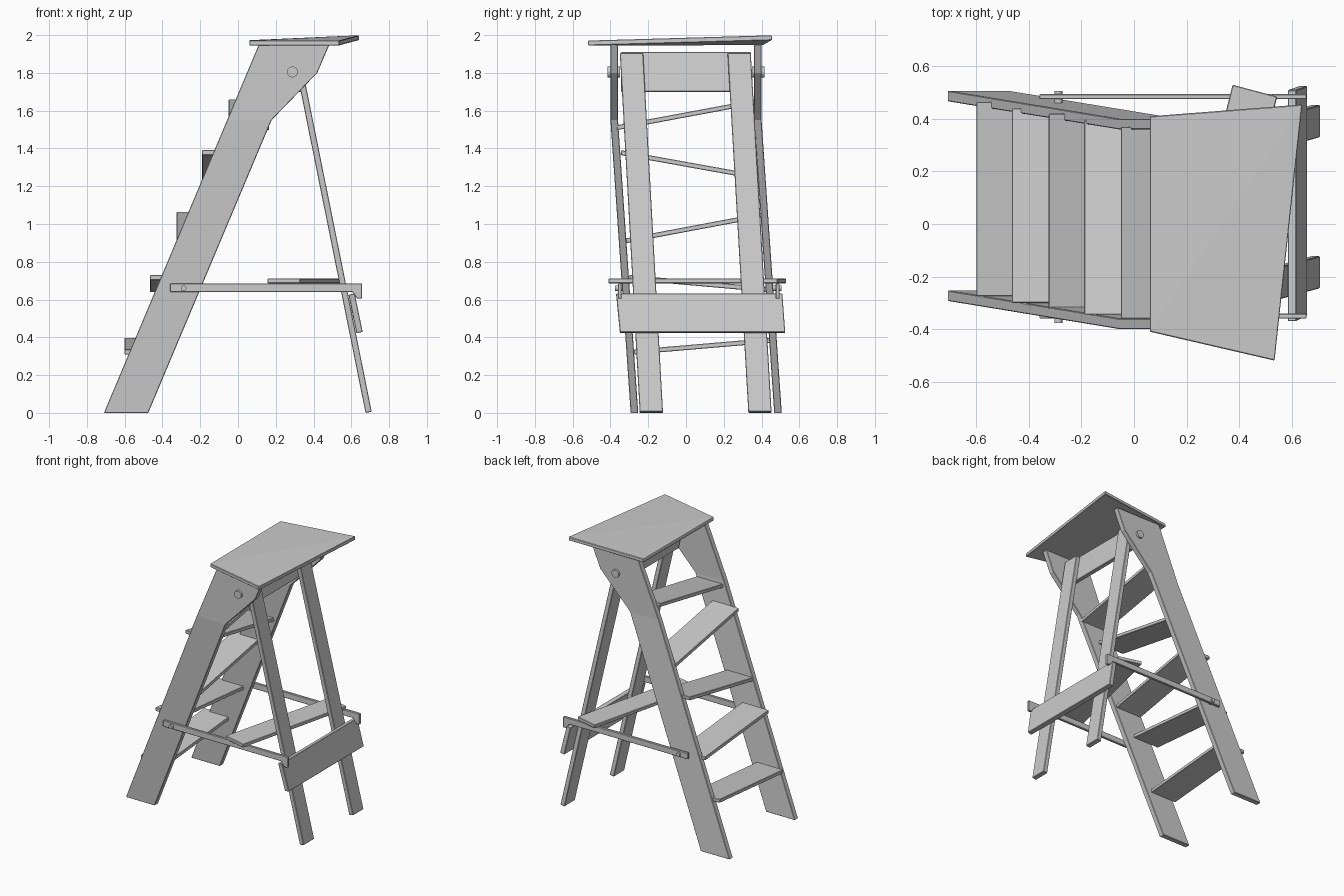
import bpy, bmesh
from mathutils import Vector, Matrix

if "Cube" in bpy.data.objects:
    bpy.data.objects.remove(bpy.data.objects["Cube"])


def slab(name, ring_a, ring_b, caps=None, bevel=0.003):
    """Solid between two matching rings of 3D points."""
    n = len(ring_a)
    caps = caps or [list(range(n))]
    bm = bmesh.new()
    a = [bm.verts.new(p) for p in ring_a]
    b = [bm.verts.new(p) for p in ring_b]
    for c in caps:
        bm.faces.new([a[i] for i in c])
        bm.faces.new([b[i] for i in reversed(c)])
    for i in range(n):
        j = (i + 1) % n
        bm.faces.new((a[i], b[i], b[j], a[j]))
    bmesh.ops.recalc_face_normals(bm, faces=bm.faces)
    me = bpy.data.meshes.new(name)
    bm.to_mesh(me)
    bm.free()
    ob = bpy.data.objects.new(name, me)
    bpy.context.collection.objects.link(ob)
    if bevel:
        m = ob.modifiers.new("edge", 'BEVEL')
        m.width = bevel
        m.segments = 1
        m.limit_method = 'ANGLE'
    return ob


def bolt(name, x, z, y0, y1, r):
    bm = bmesh.new()
    mat = Matrix.Translation((x, (y0 + y1) / 2, z)) @ Matrix.Rotation(1.5708, 4, 'X')
    bmesh.ops.create_cone(bm, cap_ends=True, segments=16, radius1=r, radius2=r,
                          depth=abs(y1 - y0), matrix=mat)
    me = bpy.data.meshes.new(name)
    bm.to_mesh(me)
    bm.free()
    bpy.context.collection.objects.link(bpy.data.objects.new(name, me))


# Side rails: upright above the kink, leaning to the back below it
profile = [(-.71, 0), (-.475, 0), (.178, 1.55), (.42, 1.80),
           (.484, 1.95), (.11, 1.95), (-.058, 1.55)]


def lean(z):
    return 0.107 * max(0, 1.55 - z) / 1.55


for label, outer, inner in (("near", -.40, -.36), ("far", .40, .36)):
    slab(label + "_rail",
         [(x, outer + lean(z), z) for x, z in profile],
         [(x, inner + lean(z), z) for x, z in profile],
         caps=[[0, 1, 2, 6], [2, 3, 4, 5, 6]])

# Crooked treads: front edge x, near (y, z), far (y, z)
treads = [(-.60, (-.275, .322), (.465, .385)),
          (-.465, (-.30, .717), (.44, .652)),
          (-.325, (-.325, .91), (.42, 1.05)),
          (-.19, (-.345, 1.378), (.395, 1.245)),
          (-.05, (-.365, 1.51), (.37, 1.647))]
for i, (x, near, far) in enumerate(treads):
    rings = []
    for y, z in (near, far):
        rings.append([(x, y, z - .013), (x + .215, y, z - .013),
                      (x + .215, y, z + .013), (x, y, z + .013)])
    slab(f"tread_{i + 1}", *rings)

# Warped top board
corners = [(.06, -.41, 1.945), (.535, -.52, 1.945), (.64, .455, 1.973), (.06, .41, 1.947)]
slab("top_board", corners, [(x, y, z + .026) for x, y, z in corners],
     caps=[[0, 1, 2], [0, 2, 3]])

# Back legs
for label, yb, yt in (("near", -.245, -.35), ("far", .33, .22)):
    slab(label + "_back_leg",
         [(.675, yb, 0), (.708, yb, .006), (.708, yb + .123, .006), (.675, yb + .123, 0)],
         [(.292, yt, 1.90), (.325, yt, 1.905), (.325, yt + .123, 1.905), (.292, yt + .123, 1.90)])

# Upper cross board inside the legs
slab("upper_cross_board",
     [(.300, -.345, 1.70), (.334, -.345, 1.70), (.334, .345, 1.70), (.300, .345, 1.70)],
     [(.258, -.345, 1.91), (.292, -.345, 1.91), (.292, .345, 1.91), (.258, .345, 1.91)])

# Lower cross board outside the legs
slab("lower_cross_board",
     [(.627, -.35, .422), (.66, -.35, .429), (.66, .525, .429), (.627, .525, .422)],
     [(.585, -.37, .625), (.618, -.37, .632), (.618, .51, .632), (.585, .51, .625)])

# Hooked spreader bars
bar = [(-.36, .64), (.605, .64), (.63, .605), (.657, .605), (.657, .685), (-.36, .685)]
for label, y0, y1 in (("near", -.36, -.341), ("far", .475, .495)):
    slab(label + "_spreader_bar", [(x, y0, z) for x, z in bar],
         [(x, y1, z) for x, z in bar])

# Loose shelf plank lying on the bars
plank = [(.155, -.365), (.328, -.41), (.545, .485), (.375, .53)]
slab("shelf_plank", [(x, y, .686) for x, y in plank], [(x, y, .711) for x, y in plank])

# Bolts
bolt("near_bar_bolt", -.288, .66, -.376, -.32, .015)
bolt("far_bar_bolt", -.288, .66, .44, .506, .015)
bolt("near_pivot_bolt", .288, 1.805, -.415, -.35, .029)
bolt("far_pivot_bolt", .288, 1.805, .35, .415, .029)
